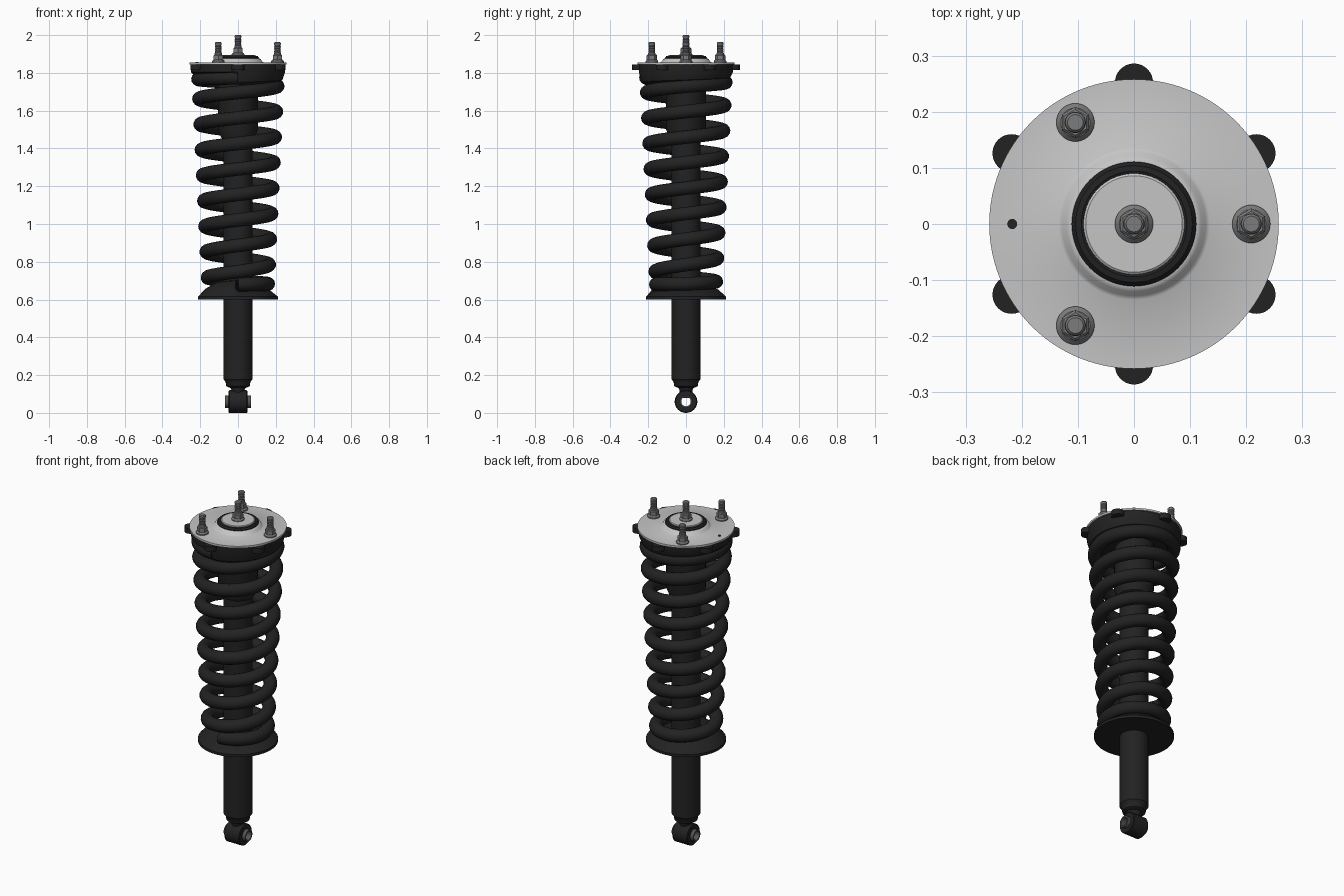
import bpy, math
from math import pi, cos, sin, radians
from mathutils import Matrix, Vector

if "Cube" in bpy.data.objects:
    bpy.data.objects.remove(bpy.data.objects["Cube"])


def material(name, value):
    m = bpy.data.materials.new(name)
    m.diffuse_color = (value, value, value, 1)
    m.use_nodes = True
    m.node_tree.nodes["Principled BSDF"].inputs["Base Color"].default_value = m.diffuse_color
    return m


BLACK = material("satin black", 0.016)
SILVER = material("silver plate", 0.56)
STEEL = material("bolt steel", 0.2)
SLEEVE = material("dark sleeve steel", 0.09)


def finish(ob, mat, angle=35):
    ob.data.materials.append(mat)
    bpy.ops.object.select_all(action='DESELECT')
    ob.select_set(True)
    bpy.context.view_layer.objects.active = ob
    bpy.ops.object.shade_smooth_by_angle(angle=radians(angle))
    return ob


def lathe(name, profile, mat, n=64, closed=False, ramp=None, matrix=None):
    """Spin (radius, z) points; ramp(point index, turn) lifts points along the turn."""
    verts, faces, m = [], [], len(profile)
    for i in range(n):
        a = -pi / 2 + 2 * pi * i / n
        for j, (r, z) in enumerate(profile):
            lift = ramp(j, i / (n - 1)) if ramp else 0
            verts.append((r * cos(a), r * sin(a), z + lift))
    for i in range(n):
        k = (i + 1) % n
        for j in range(m if closed else m - 1):
            l = (j + 1) % m
            faces.append((i * m + j, k * m + j, k * m + l, i * m + l))
    if not closed:
        faces.append([i * m for i in reversed(range(n))])
        faces.append([i * m + m - 1 for i in range(n)])
    me = bpy.data.meshes.new(name)
    me.from_pydata(verts, [], faces)
    if matrix:
        me.transform(matrix)
    ob = bpy.data.objects.new(name, me)
    bpy.context.collection.objects.link(ob)
    return finish(ob, mat)


# Damper tube, neck and upper dust boot
lathe("damper_tube", [(0.05, 0.135), (0.062, 0.142), (0.066, 0.165), (0.077, 0.178),
                      (0.077, 1.5)], BLACK)
lathe("eye_neck", [(0.036, 0.08), (0.034, 0.12), (0.045, 0.14)], BLACK, 32)
lathe("dust_boot", [(0.078, 1.45), (0.088, 1.455), (0.105, 1.5), (0.105, 1.84)], BLACK)

# Lower eye with bushing sleeve, lying along x
lie = Matrix.Translation((0, 0, 0.06)) @ Matrix.Rotation(pi / 2, 4, 'Y')
lathe("lower_eye", [(0.03, -0.05), (0.056, -0.05), (0.06, -0.046), (0.06, 0.046),
                    (0.056, 0.05), (0.03, 0.05)], BLACK, 48, True, matrix=lie)
lathe("eye_sleeve", [(0.025, -0.07), (0.033, -0.07), (0.033, 0.07), (0.025, 0.07)],
      SLEEVE, 40, True, matrix=lie)

# Lower spring seat with a ramp that follows the coil
lathe("lower_seat", [(0.07, 0.6), (0.212, 0.6), (0.212, 0.615), (0.172, 0.642),
                     (0.12, 0.645), (0.07, 0.65)], BLACK, 72, True,
      ramp=lambda j, t: (0, 0, 0, 0.02, 0.055, 0.055)[j] * t)


# Coil spring: flattened ends, slightly wider at the top
KEYS = [(-90, 0.68), (0, 0.683), (90, 0.695), (180, 0.716), (270, 0.748), (360, 0.785),
        (2880, 1.73), (2970, 1.75), (3060, 1.767), (3150, 1.774)]


def coil_height(a):
    for (a0, z0), (a1, z1) in zip(KEYS, KEYS[1:]):
        if a <= a1:
            return z0 + (z1 - z0) * (a - a0) / (a1 - a0)


angles = [-90 + 7.5 * i for i in range(433)]
curve = bpy.data.curves.new("coil_spring", 'CURVE')
curve.dimensions = '3D'
curve.bevel_depth = 0.036
curve.bevel_resolution = 5
curve.use_fill_caps = True
spline = curve.splines.new('POLY')
spline.points.add(len(angles) - 1)
for p, a in zip(spline.points, angles):
    z = coil_height(a)
    r = 0.16 + 0.051 * (z - 0.68) / 1.07
    p.co = (r * cos(radians(a)), r * sin(radians(a)), z, 1)
spring = bpy.data.objects.new("coil_spring", curve)
bpy.context.collection.objects.link(spring)
bpy.ops.object.select_all(action='DESELECT')
spring.select_set(True)
bpy.context.view_layer.objects.active = spring
bpy.ops.object.convert(target='MESH')
finish(bpy.context.view_layer.objects.active, BLACK)

# Upper rubber isolator with ramped underside and six round tabs
lathe("upper_isolator", [(0.1, 1.735), (0.215, 1.735), (0.235, 1.75), (0.25, 1.806),
                         (0.25, 1.846), (0.1, 1.846)], BLACK, 72, True,
      ramp=lambda j, t: (0.065, 0.065, 0.052, 0, 0, 0)[j] * t)
for i in range(6):
    a = radians(30 + 60 * i)
    lathe("isolator_tab", [(0.034, 1.814), (0.034, 1.845)], BLACK, 32,
          matrix=Matrix.Translation((0.252 * cos(a), 0.252 * sin(a), 0)))

# Top mounting plate with raised collar, rubber ring and centre cap
lathe("mount_plate", [(0.258, 1.845), (0.258, 1.856), (0.135, 1.856), (0.128, 1.86),
                      (0.12, 1.873), (0.112, 1.877), (0.1, 1.877)], SILVER, 96)
lathe("rubber_ring", [(0.111, 1.87), (0.111, 1.881), (0.104, 1.889), (0.094, 1.891),
                      (0.088, 1.888)], BLACK, 72)
lathe("centre_cap", [(0.09, 1.88), (0.09, 1.892), (0.086, 1.895)], SILVER, 72)
lathe("locating_hole", [(0.009, 1.855), (0.009, 1.858)], BLACK, 20,
      matrix=Matrix.Translation((-0.217, 0, 0)))


# Studs: flange washer, hex nut and threaded rod
def stud(x, y, z, height):
    at = Matrix.Translation((x, y, z))
    lathe("stud_washer", [(0.034, 0), (0.034, 0.006), (0.026, 0.014)], STEEL, 36, matrix=at)
    lathe("stud_nut", [(0.028, 0.008), (0.028, 0.036), (0.023, 0.041)], STEEL, 6, matrix=at)
    thread = [(0.019, 0.03), (0.019, 0.05)]
    step = (height - 0.06) / 5
    for i in range(5):
        h = 0.05 + step * i
        thread += [(0.0155, h + step * 0.25), (0.018, h + step * 0.75)]
    thread += [(0.018, height - 0.005), (0.014, height)]
    lathe("stud_rod", thread, STEEL, 24, matrix=at)


for i in range(3):
    a = 2 * pi * i / 3
    stud(0.209 * cos(a), 0.209 * sin(a), 1.856, 0.107)
stud(0, 0, 1.893, 0.107)
